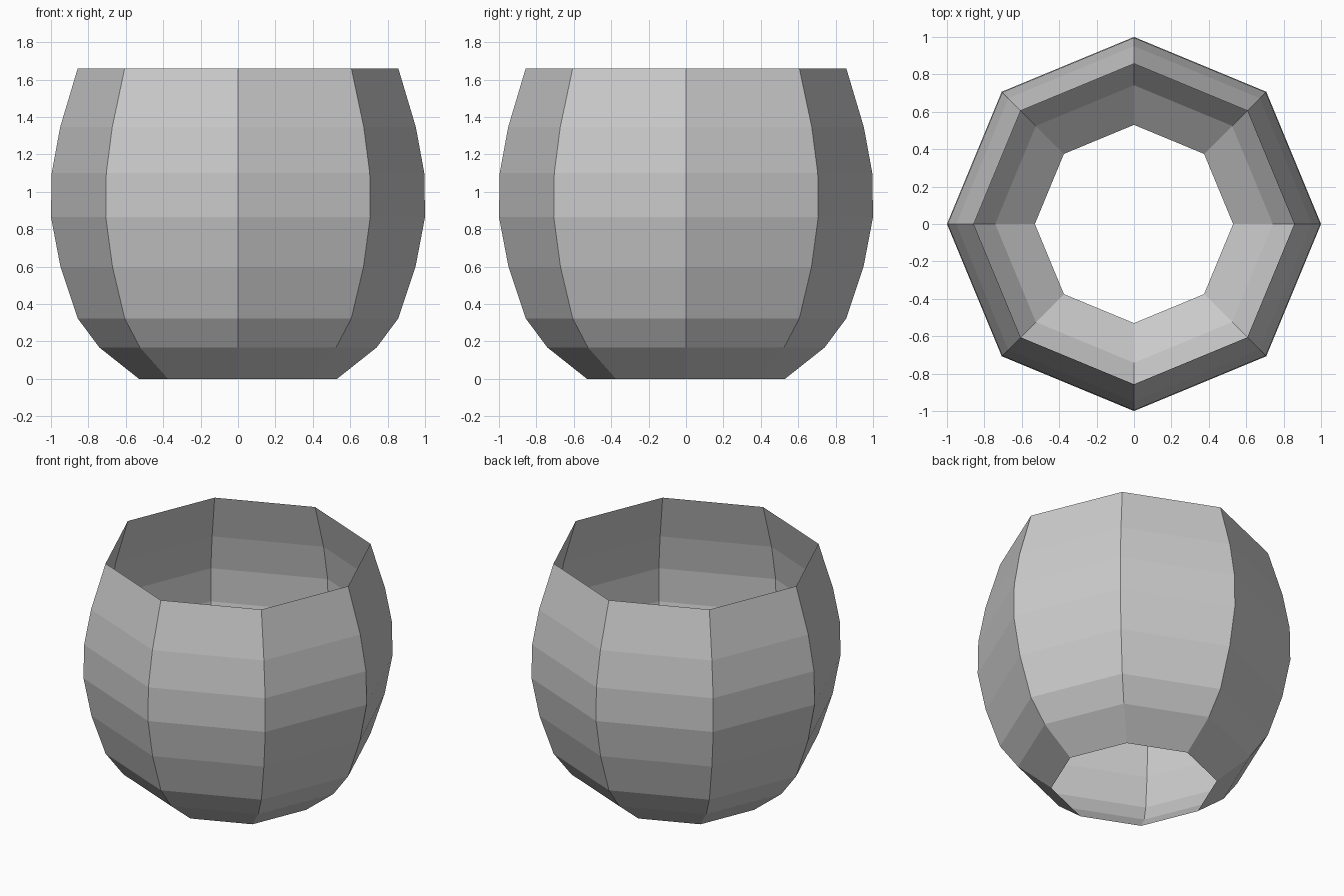
import bpy, bmesh
from math import cos, sin, tau

cube = bpy.data.objects.get("Cube")
if cube:
    bpy.data.objects.remove(cube, do_unlink=True)

SIDES = 8
# Wall profile, from the open base to the open rim: (radius, height)
PROFILE = [(0.53, 0), (0.742, 0.168), (0.857, 0.323), (0.949, 0.598),
           (1.0, 0.865), (0.996, 1.1), (0.951, 1.345), (0.857, 1.66)]

# Plain grey
grey = bpy.data.materials.new("grey")
grey.use_nodes = True
colour = (0.6, 0.6, 0.6, 1)
grey.diffuse_color = colour
grey.node_tree.nodes["Principled BSDF"].inputs["Base Color"].default_value = colour

# Thin eight-sided barrel wall, open at both ends
bm = bmesh.new()
rings = [[bm.verts.new((r * cos(tau * i / SIDES), r * sin(tau * i / SIDES), z))
          for i in range(SIDES)] for r, z in PROFILE]
for low, high in zip(rings, rings[1:]):
    for i in range(SIDES):
        j = (i + 1) % SIDES
        bm.faces.new((low[i], low[j], high[j], high[i]))

mesh = bpy.data.meshes.new("barrel_wall")
bm.to_mesh(mesh)
bm.free()
mesh.materials.append(grey)
barrel = bpy.data.objects.new("barrel_wall", mesh)
bpy.context.collection.objects.link(barrel)
